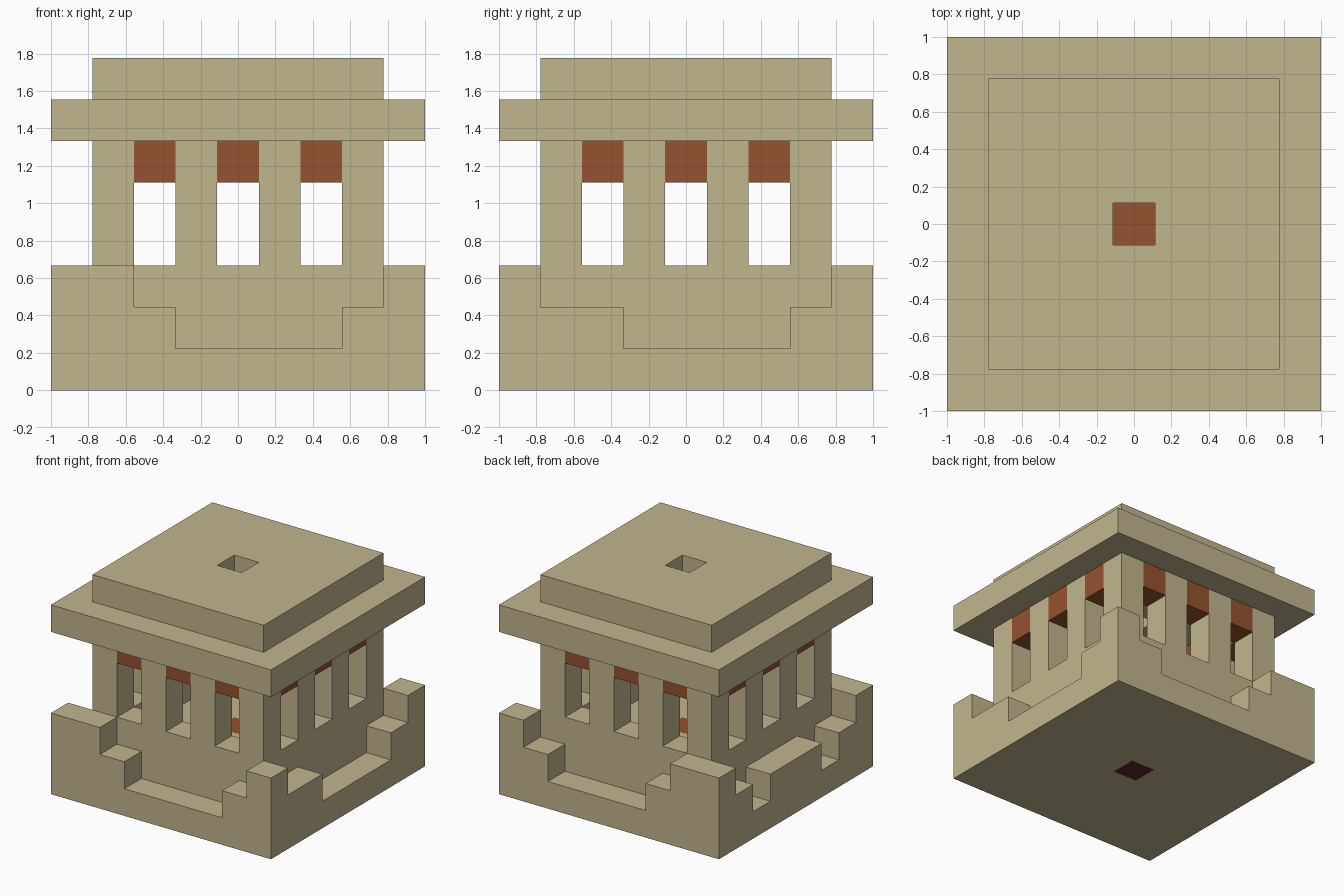
import bpy
import bmesh
from math import radians
from mathutils import Vector

cube = bpy.data.objects.get("Cube")
if cube:
    bpy.data.objects.remove(cube, do_unlink=True)

N = 9                # blocks along each side
S = 2 / N            # block size
MID = N // 2


def material(name, rgb):
    lin = [((c / 255 + 0.055) / 1.055) ** 2.4 for c in rgb] + [1]
    m = bpy.data.materials.new(name)
    m.use_nodes = True
    m.diffuse_color = lin
    bsdf = m.node_tree.nodes["Principled BSDF"]
    bsdf.inputs["Base Color"].default_value = lin
    bsdf.inputs["Roughness"].default_value = 0.9
    return m


sand = material("sandstone", (192, 182, 141))
clay = material("orange_clay", (148, 82, 46))
maroon = material("dark_maroon", (90, 36, 42))


def blocks(lo, hi, z0, z1):
    """Square stack of blocks, all indices inclusive."""
    return {(x, y, z) for x in range(lo, hi + 1)
            for y in range(lo, hi + 1) for z in range(z0, z1 + 1)}


def shaft(z0, z1):
    return blocks(MID, MID, z0, z1)


parts = {}

# Floor with a coloured centre tile above and below
parts["floor"] = (blocks(2, 6, 0, 1) - shaft(0, 1), sand)
parts["centre_tile"] = (shaft(1, 1), clay)
parts["base_tile"] = (shaft(0, 0), maroon)

# Walls with three windows per side, each under a clay lintel
walls = blocks(1, 7, 0, 5) - blocks(2, 6, 0, 5)
openings = {(x, y, z) for x, y, z in walls if z >= 3
            and ((y in (1, 7) and x in (2, 4, 6))
                 or (x in (1, 7) and y in (2, 4, 6)))}
parts["walls"] = (walls - openings, sand)
parts["window_lintels"] = ({c for c in openings if c[2] == 5}, clay)

# Stepped parapet, heights in blocks along each side
front_back = "332111123"
right_side = "322111123"
left_side = "321222123"
parapet = set()
for i in range(N):
    for x, y, h in ((i, 0, front_back[i]), (i, 8, front_back[i]),
                    (8, i, right_side[i]), (0, i, left_side[i])):
        parapet |= {(x, y, z) for z in range(int(h))}
parts["parapet"] = (parapet, sand)

# Roof slabs with a central opening
parts["lower_roof"] = (blocks(0, 8, 6, 6) - shaft(6, 6), sand)
parts["upper_roof"] = (blocks(1, 7, 7, 7) - shaft(7, 7), sand)

solid = set().union(*(cells for cells, _ in parts.values()))


def build(name, cells, mat):
    """Skin the exposed sides of the blocks and merge coplanar faces."""
    bm = bmesh.new()
    for cell in sorted(cells):
        for axis in range(3):
            for sign in (-1, 1):
                step = [0, 0, 0]
                step[axis] = sign
                if tuple(a + b for a, b in zip(cell, step)) in solid:
                    continue
                n = Vector(step)
                u = Vector([float(k == (axis + 1) % 3) for k in range(3)])
                v = n.cross(u)
                centre = Vector(cell) + Vector((0.5, 0.5, 0.5)) + n / 2
                corners = [centre + (u * a + v * b) / 2
                           for a, b in ((-1, -1), (1, -1), (1, 1), (-1, 1))]
                bm.faces.new([bm.verts.new(
                    (p.x * S - 1, p.y * S - 1, p.z * S)) for p in corners])
    bmesh.ops.remove_doubles(bm, verts=bm.verts[:], dist=0.001)
    bmesh.ops.dissolve_limit(bm, angle_limit=radians(1),
                             verts=bm.verts[:], edges=bm.edges[:])
    mesh = bpy.data.meshes.new(name)
    bm.to_mesh(mesh)
    bm.free()
    mesh.materials.append(mat)
    bpy.context.collection.objects.link(bpy.data.objects.new(name, mesh))


for part, (cells, mat) in parts.items():
    build(part, cells, mat)
